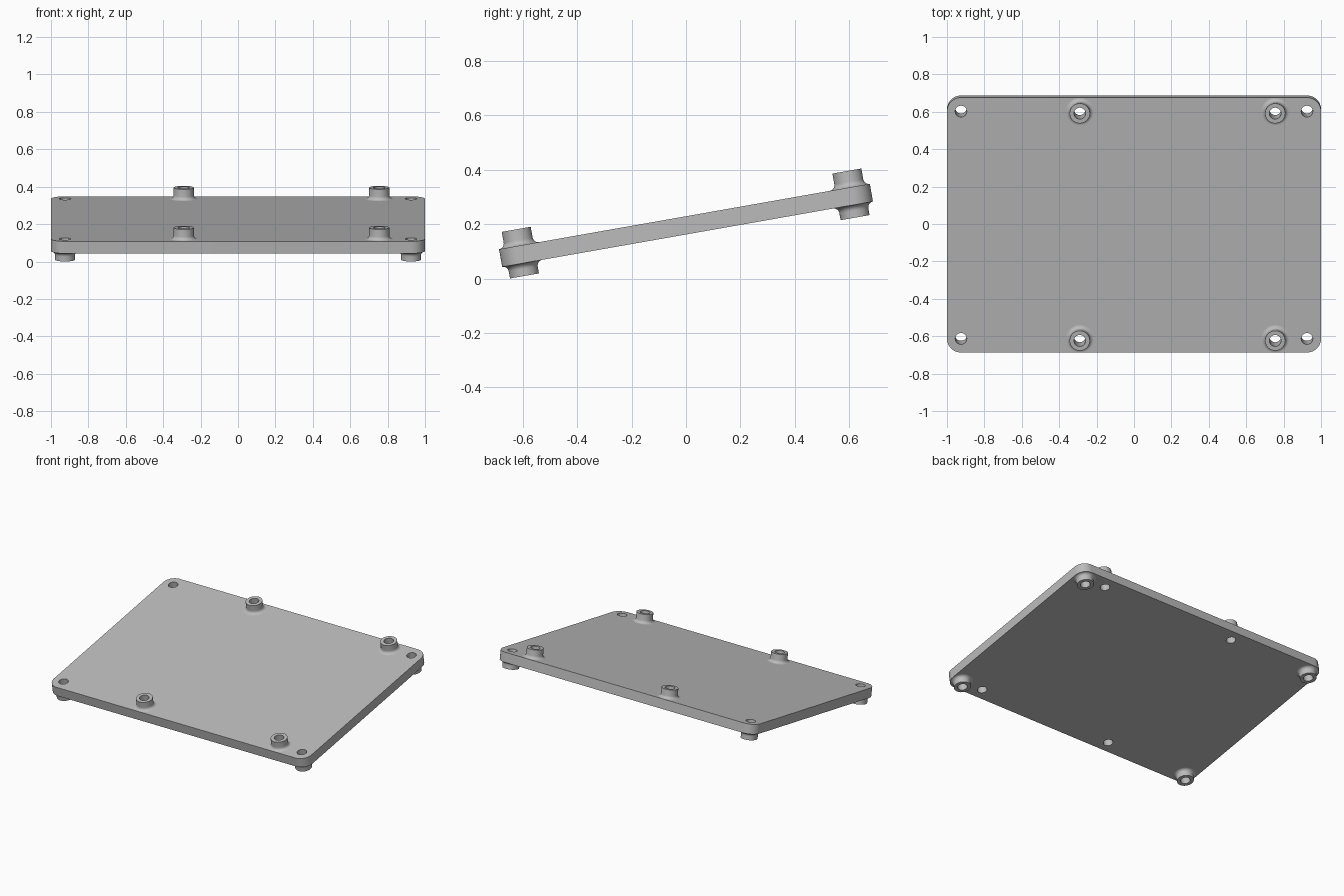
import bpy, bmesh
from math import sin, cos, pi, radians
from mathutils import Matrix, Vector

cube = bpy.data.objects.get("Cube")
if cube:
    bpy.data.objects.remove(cube, do_unlink=True)

HALF_X, HALF_Y, THICK = 1.0, 0.692, 0.066
HOLE_X, HOLE_Y = 0.925, 0.617
CORNER = HALF_X - HOLE_X          # corner arcs are concentric with the corner holes
HOLE_R, BOSS_R, FILLET = 0.031, 0.054, 0.021
TOP_H, BOTTOM_H = 0.061, 0.047
TOP_X = (-0.29, 0.755)
TILT = Matrix.Translation((0, 0, 0.1955)) @ Matrix.Rotation(radians(10), 4, 'X')

grey = bpy.data.materials.new("light_grey")
grey.use_nodes = True
grey.diffuse_color = (0.5, 0.5, 0.5, 1)
grey.node_tree.nodes["Principled BSDF"].inputs["Base Color"].default_value = (0.5, 0.5, 0.5, 1)


def add_object(name, mesh, matrix):
    obj = bpy.data.objects.new(name, mesh)
    bpy.context.collection.objects.link(obj)
    mesh.materials.clear()
    mesh.materials.append(grey)
    obj.matrix_world = matrix
    bpy.ops.object.select_all(action='DESELECT')
    obj.select_set(True)
    bpy.context.view_layer.objects.active = obj
    bpy.ops.object.shade_smooth_by_angle(angle=radians(35))
    return obj


def arc(cx, cy, r, start, end, steps):
    angles = [start + (end - start) * i / steps for i in range(steps + 1)]
    return [(cx + r * cos(a), cy + r * sin(a)) for a in angles]


def add_loop(curve, points):
    spline = curve.splines.new('POLY')
    spline.points.add(len(points) - 1)
    for p, (x, y) in zip(spline.points, points):
        p.co = (x, y, 0, 1)
    spline.use_cyclic_u = True


def build_plate():
    # Rounded outline with eight through holes, extruded both ways
    curve = bpy.data.curves.new("plate_outline", 'CURVE')
    curve.dimensions = '2D'
    curve.fill_mode = 'BOTH'
    curve.extrude = THICK / 2
    outline = []
    for i, (sx, sy) in enumerate([(1, 1), (-1, 1), (-1, -1), (1, -1)]):
        outline += arc(sx * HOLE_X, sy * HOLE_Y, CORNER, i * pi / 2, (i + 1) * pi / 2, 12)
    add_loop(curve, outline)
    for x in (-HOLE_X, HOLE_X) + TOP_X:
        for y in (-HOLE_Y, HOLE_Y):
            add_loop(curve, arc(x, y, HOLE_R, 0, 2 * pi, 40)[:-1])
    temp = bpy.data.objects.new("plate_outline", curve)
    bpy.context.collection.objects.link(temp)
    graph = bpy.context.evaluated_depsgraph_get()
    mesh = bpy.data.meshes.new_from_object(temp.evaluated_get(graph))
    bpy.data.objects.remove(temp, do_unlink=True)
    bm = bmesh.new()
    bm.from_mesh(mesh)
    bmesh.ops.remove_doubles(bm, verts=bm.verts, dist=0.0001)
    bmesh.ops.recalc_face_normals(bm, faces=bm.faces)
    bm.to_mesh(mesh)
    bm.free()
    add_object("plate", mesh, TILT)


def build_boss(name, x, y, height, side):
    # Hollow standoff with a fillet flaring into the plate
    profile = arc(BOSS_R + FILLET, FILLET, FILLET, 1.5 * pi, pi, 8)
    profile += [(BOSS_R, height), (HOLE_R, height), (HOLE_R, 0)]
    bm = bmesh.new()
    verts = [bm.verts.new((r, 0, z)) for r, z in profile]
    edges = [bm.edges.new(pair) for pair in zip(verts, verts[1:] + verts[:1])]
    bmesh.ops.spin(bm, geom=verts + edges, cent=(0, 0, 0), axis=(0, 0, 1),
                   angle=2 * pi, steps=40, use_merge=True)
    bmesh.ops.remove_doubles(bm, verts=bm.verts, dist=0.0001)
    bmesh.ops.recalc_face_normals(bm, faces=bm.faces)
    mesh = bpy.data.meshes.new(name)
    bm.to_mesh(mesh)
    bm.free()
    place = Matrix.Translation((x, y, side * THICK / 2))
    if side < 0:
        place = place @ Matrix.Rotation(pi, 4, 'X')
    add_object(name, mesh, TILT @ place)


build_plate()
for row, y in (("front", -HOLE_Y), ("back", HOLE_Y)):
    for hand, top_x, foot_x in (("right", TOP_X[0], -HOLE_X), ("left", TOP_X[1], HOLE_X)):
        build_boss(f"{row}_{hand}_standoff", top_x, y, TOP_H, 1)
        build_boss(f"{row}_{hand}_foot", foot_x, y, BOTTOM_H, -1)
